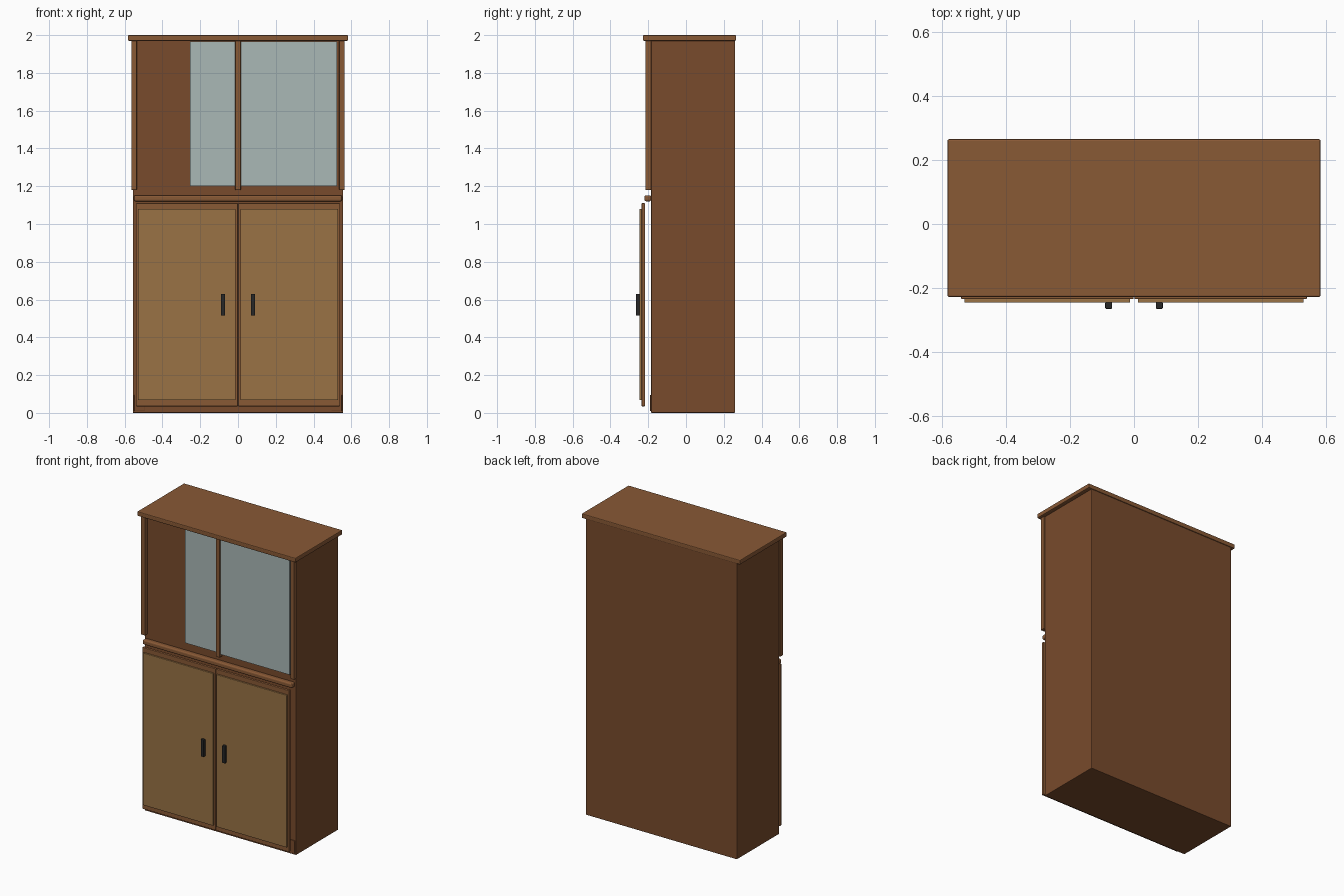
import bpy, bmesh
from mathutils import Matrix, Vector

if "Cube" in bpy.data.objects:
    bpy.data.objects.remove(bpy.data.objects["Cube"])


def material(name, color):
    m = bpy.data.materials.new(name)
    m.diffuse_color = (*color, 1)
    m.use_nodes = True
    m.node_tree.nodes["Principled BSDF"].inputs["Base Color"].default_value = m.diffuse_color
    return m


BODY = material("dark_wood", (0.19, 0.07, 0.025))
TRIM = material("trim_wood", (0.25, 0.10, 0.036))
PANEL = material("panel_wood", (0.32, 0.17, 0.06))
GLASS = material("glass", (0.40, 0.48, 0.47))
METAL = material("black_metal", (0.02, 0.02, 0.02))


def box(name, x, y, z, mat, bevel=0.0, segments=2):
    """Box from (min, max) ranges, with optional rounded edges."""
    lo, hi = (Vector(v) for v in zip(x, y, z))
    bm = bmesh.new()
    bmesh.ops.create_cube(bm, size=1, matrix=Matrix.Diagonal((*(hi - lo), 1)))
    mesh = bpy.data.meshes.new(name)
    bm.to_mesh(mesh)
    bm.free()
    ob = bpy.data.objects.new(name, mesh)
    ob.location = (lo + hi) / 2
    mesh.materials.append(mat)
    bpy.context.collection.objects.link(ob)
    if bevel:
        mod = ob.modifiers.new("bevel", "BEVEL")
        mod.width = bevel
        mod.segments = segments
    return ob


# Carcass and overhanging top
box("carcass", (-0.557, 0.557), (-0.185, 0.26), (0, 1.975), BODY, 0.004)
box("top_board", (-0.583, 0.583), (-0.228, 0.265), (1.97, 2.0), TRIM, 0.005)

# Rounded rail between upper and lower halves
box("middle_rail", (-0.55, 0.55), (-0.22, -0.184), (1.12, 1.152), TRIM, 0.009, 3)

# Upper posts and sliding glass panes
for name, cx in (("left_post", -0.55), ("middle_post", 0.0), ("right_post", 0.55)):
    box(name, (cx - 0.015, cx + 0.015), (-0.215, -0.184), (1.18, 1.972), TRIM, 0.004)
box("rear_glass_pane", (-0.255, 0.26), (-0.194, -0.188), (1.2, 1.965), GLASS)
box("front_glass_pane", (0.01, 0.525), (-0.206, -0.2), (1.2, 1.965), GLASS)


def span(side, a, b):
    return tuple(sorted((side * a, side * b)))


# Lower doors, raised panels, handles and feet, mirrored left to right
for label, s in (("left", -1), ("right", 1)):
    box(label + "_door", span(s, 0.001, 0.54), (-0.235, -0.217), (0.035, 1.11), TRIM, 0.003)
    box(label + "_door_panel", span(s, 0.012, 0.53), (-0.246, -0.234), (0.067, 1.08), PANEL, 0.002)
    box(label + "_handle", span(s, 0.068, 0.09), (-0.265, -0.245), (0.515, 0.63), METAL, 0.003)
    box(label + "_foot", span(s, 0.495, 0.55), (-0.19, -0.15), (0.01, 0.095), BODY, 0.003)
